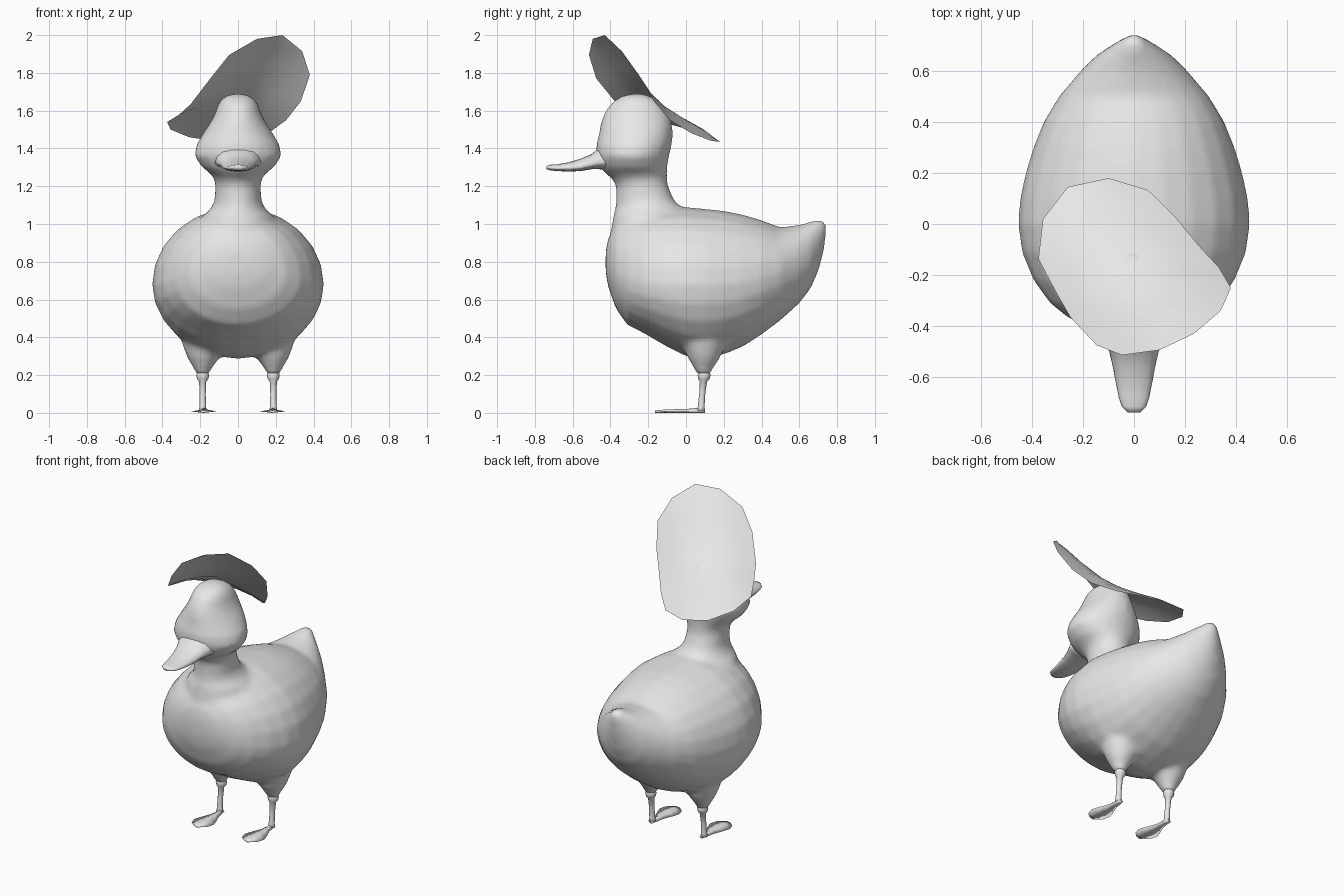
import bpy, math
from mathutils import Vector

grey = bpy.data.materials.new("plain_grey")
grey.diffuse_color = (0.8, 0.8, 0.8, 1)


def make(name, verts, faces):
    mesh = bpy.data.meshes.new(name)
    mesh.from_pydata(verts, [], faces)
    mesh.materials.append(grey)
    mesh.polygons.foreach_set("use_smooth", [True] * len(mesh.polygons))
    ob = bpy.data.objects.new(name, mesh)
    bpy.context.collection.objects.link(ob)
    return ob


def tube(rings):
    """Closed skin over rings of equal point count."""
    n = len(rings[0])
    verts = [p for r in rings for p in r]
    faces = [(i * n + j, i * n + (j + 1) % n, (i + 1) * n + (j + 1) % n, (i + 1) * n + j)
             for i in range(len(rings) - 1) for j in range(n)]
    last = (len(rings) - 1) * n
    faces += [tuple(reversed(range(n))), tuple(range(last, last + n))]
    return verts, faces


def angles(n):
    return [2 * math.pi * k / n for k in range(n)]


def upright_ring(z, y0, y1, w, n=24, x=0):
    """Horizontal oval between y0 and y1."""
    return [(x + w * math.cos(a), (y0 + y1) / 2 + (y1 - y0) / 2 * math.sin(a), z) for a in angles(n)]


def long_ring(y, bottom, mid, top, w, n=24):
    """Oval across the length, widest at height mid."""
    return [(-w * math.cos(a), y, mid + math.sin(a) * (top - mid if math.sin(a) > 0 else mid - bottom))
            for a in angles(n)]


def join_parts(parts):
    verts, faces = [], []
    for v, f in parts:
        k = len(verts)
        verts += v
        faces += [tuple(i + k for i in q) for q in f]
    return verts, faces


# Torso: y, bottom, widest height, top, half width
torso = tube([long_ring(*r) for r in [
    (-.425, .74, .80, .86, .06), (-.41, .66, .78, .93, .15), (-.37, .55, .74, 1.0, .255),
    (-.31, .465, .71, 1.04, .33), (-.22, .42, .69, 1.07, .395), (-.11, .355, .68, 1.085, .44),
    (0, .30, .68, 1.09, .455), (.1, .285, .68, 1.08, .447), (.2, .31, .68, 1.07, .425),
    (.3, .35, .69, 1.05, .395), (.4, .415, .71, 1.02, .355), (.5, .49, .74, .982, .295),
    (.6, .58, .78, .995, .21), (.66, .66, .81, 1.012, .15), (.7, .75, .86, 1.025, .09),
    (.73, .86, .94, 1.022, .04), (.742, .96, .98, 1.0, .012)]])

# Neck and head: height, front, back, half width
head = tube([upright_ring(*r) for r in [
    (.82, -.40, 0, .18), (.95, -.40, .04, .22), (1.04, -.385, .03, .19), (1.08, -.375, -.01, .145),
    (1.12, -.37, -.06, .125), (1.2, -.37, -.095, .12), (1.24, -.39, -.10, .125), (1.27, -.43, -.10, .15),
    (1.30, -.455, -.10, .19), (1.36, -.475, -.09, .232), (1.42, -.475, -.075, .22),
    (1.48, -.46, -.07, .185), (1.54, -.45, -.075, .145), (1.59, -.43, -.09, .12),
    (1.63, -.405, -.115, .108), (1.66, -.37, -.155, .088), (1.68, -.33, -.20, .06), (1.69, -.28, -.23, .02)]])


# Thighs taper from the belly to the ankles
def thigh(s):
    return tube([upright_ring(z, y0, y1, w, 16, s * x) for z, y0, y1, w, x in [
        (.20, .06, .13, .035, .187), (.23, .045, .14, .045, .187), (.29, .01, .18, .085, .183),
        (.36, -.02, .21, .12, .175), (.46, -.03, .24, .15, .16)]])


body = make("body", *join_parts([torso, head, thigh(1), thigh(-1)]))
blend = body.modifiers.new("blend", 'REMESH')
blend.mode = 'VOXEL'
blend.voxel_size = .018
blend.use_smooth_shade = True
soft = body.modifiers.new("soften", 'SMOOTH')
soft.factor, soft.iterations = .5, 5

# Bill: flat and flared out of the face
make("bill", *tube([long_ring(*r, 16) for r in [
    (-.40, 1.28, 1.33, 1.43, .13), (-.46, 1.29, 1.325, 1.405, .115), (-.50, 1.29, 1.315, 1.37, .097),
    (-.56, 1.28, 1.30, 1.345, .083), (-.62, 1.278, 1.295, 1.327, .072), (-.68, 1.28, 1.295, 1.316, .06),
    (-.715, 1.283, 1.297, 1.314, .048), (-.738, 1.29, 1.3, 1.308, .025)]]))

# Webbed foot outline: y, half width, top height
foot_rows = [(.10, .014, .022), (.07, .022, .028), (.02, .03, .022), (-.05, .058, .02),
             (-.09, .07, .018), (-.135, .058, .016), (-.165, .025, .012)]
for s, side in ((1, "right"), (-1, "left")):
    # Shin with ankle knob: height, y, radius
    make(side + "_leg", *tube([upright_ring(z, y - r, y + r, r, 12, s * .187) for z, y, r in [
        (.01, .08, .022), (.03, .08, .018), (.10, .086, .016), (.165, .092, .019),
        (.18, .095, .03), (.2, .096, .034), (.218, .096, .028), (.24, .096, .02)]]))
    rows = [[(s * .182 + k * w, y, z) for k, z in ((-1, .008), (0, 0), (1, .008), (0, t))]
            for y, w, t in foot_rows]
    make(side + "_foot", *tube([r[::-1] for r in rows]))

# Tilted curved sheet on the head: matching points on its two long edges
edge_a = [(-.26, .145, 1.46), (-.357, .02, 1.50), (-.375, -.137, 1.54), (-.31, -.26, 1.58),
          (-.25, -.365, 1.635), (-.147, -.475, 1.77), (-.047, -.514, 1.895), (.10, -.494, 1.98)]
edge_b = [(-.10, .18, 1.435), (.055, .133, 1.44), (.16, .03, 1.48), (.255, -.086, 1.55),
          (.333, -.17, 1.65), (.38, -.25, 1.79), (.34, -.34, 1.915), (.235, -.43, 2.0)]
up = Vector((-.3, .45, .84)).normalized()
cols, verts = 7, []
for i, (a, b) in enumerate(zip(edge_a, edge_b)):
    bulge = .085 * math.sin(math.pi * i / 7)
    for j in range(cols):
        t = j / (cols - 1)
        verts.append(Vector(a).lerp(Vector(b), t) + up * bulge * 4 * t * (1 - t))
make("head_sheet", verts, [(i * cols + j, i * cols + j + 1, (i + 1) * cols + j + 1, (i + 1) * cols + j)
                           for i in range(7) for j in range(cols - 1)])
